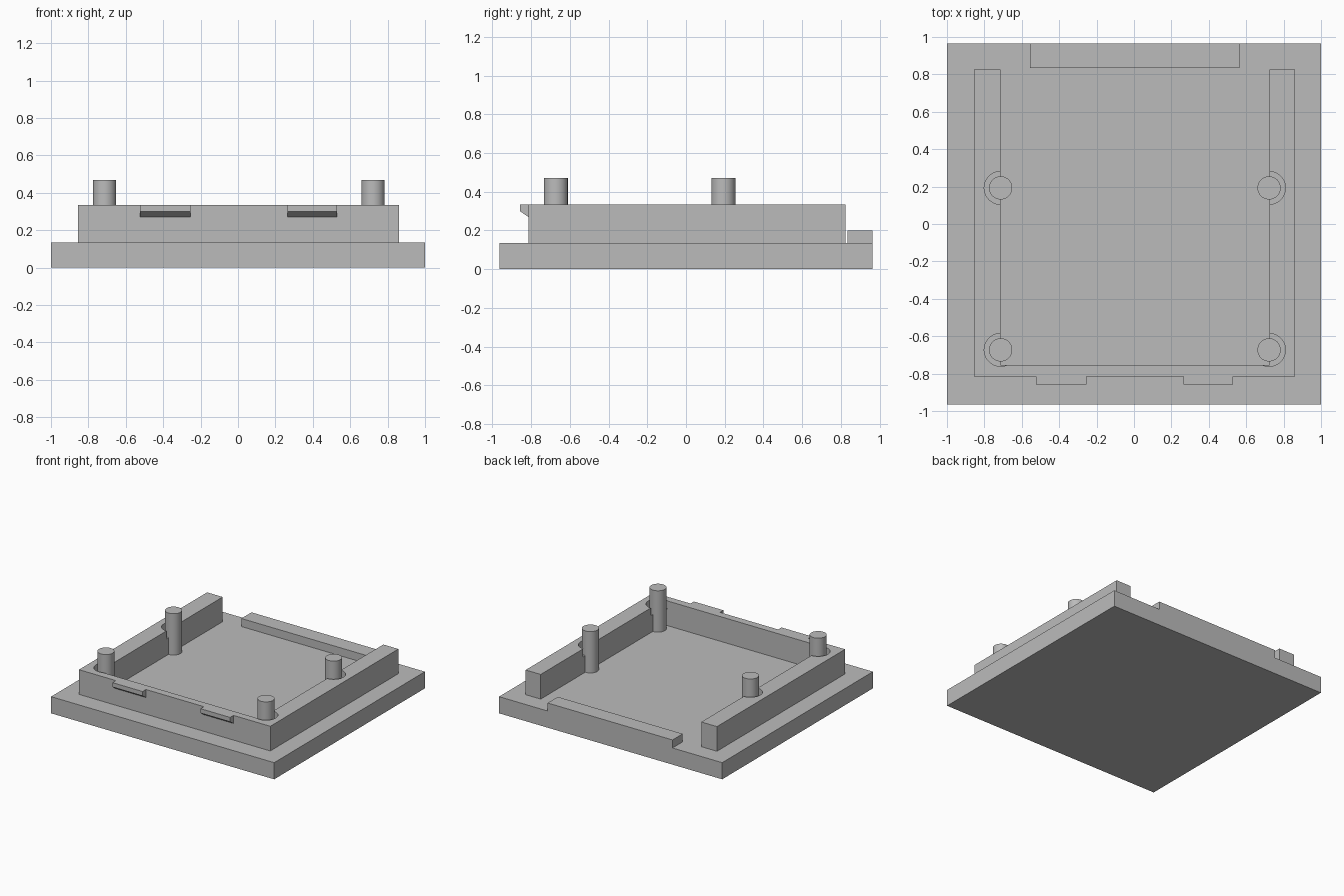
import bpy
import bmesh
from mathutils import Vector

cube = bpy.data.objects.get("Cube")
if cube:
    bpy.data.objects.remove(cube, do_unlink=True)

grey = bpy.data.materials.new("light grey")
grey.use_nodes = True
grey.diffuse_color = (0.5, 0.5, 0.5, 1)
grey.node_tree.nodes["Principled BSDF"].inputs["Base Color"].default_value = (0.5, 0.5, 0.5, 1)

BASE_TOP, WALL_TOP, POST_TOP = 0.135, 0.335, 0.47


def extrude(name, points, offset):
    """Extrude a closed outline of 3D points along offset."""
    bm = bmesh.new()
    face = bm.faces.new([bm.verts.new(p) for p in points])
    result = bmesh.ops.extrude_face_region(bm, geom=[face])
    verts = [g for g in result["geom"] if isinstance(g, bmesh.types.BMVert)]
    bmesh.ops.translate(bm, verts=verts, vec=Vector(offset))
    bmesh.ops.recalc_face_normals(bm, faces=bm.faces)
    mesh = bpy.data.meshes.new(name)
    bm.to_mesh(mesh)
    bm.free()
    mesh.materials.append(grey)
    obj = bpy.data.objects.new(name, mesh)
    bpy.context.collection.objects.link(obj)
    return obj


def box(name, x0, x1, y0, y1, z0, z1):
    outline = [(x0, y0, z0), (x1, y0, z0), (x1, y1, z0), (x0, y1, z0)]
    return extrude(name, outline, (0, 0, z1 - z0))


def cylinder(name, x, y, radius, z0, z1):
    bpy.ops.mesh.primitive_cylinder_add(vertices=48, radius=radius, depth=z1 - z0,
                                        location=(x, y, (z0 + z1) / 2))
    obj = bpy.context.object
    obj.name = name
    obj.data.materials.append(grey)
    return obj


# Base plate and low ledge at the back
box("base_plate", -1, 1, -0.965, 0.965, 0, BASE_TOP)
box("back_ledge", -0.555, 0.565, 0.835, 0.965, BASE_TOP, 0.2)

# U-shaped wall, open at the back
outline = [(-0.855, -0.815), (0.86, -0.815), (0.86, 0.825), (0.725, 0.825),
           (0.725, -0.755), (-0.715, -0.755), (-0.715, 0.825), (-0.855, 0.825)]
wall = extrude("surrounding_wall", [(x, y, BASE_TOP) for x, y in outline],
               (0, 0, WALL_TOP - BASE_TOP))

# Posts, each with a shallow round recess cut into the wall top
for side, x in (("right", -0.713), ("left", 0.722)):
    for end, y in (("front", -0.673), ("back", 0.193)):
        cutter = cylinder("recess_cutter", x, y, 0.088, 0.27, 0.4)
        cutter.hide_render = True
        cut = wall.modifiers.new("recess", "BOOLEAN")
        cut.operation = "DIFFERENCE"
        cut.solver = "EXACT"
        cut.object = cutter
        bpy.context.view_layer.objects.active = wall
        bpy.ops.object.modifier_apply(modifier=cut.name)
        bpy.data.objects.remove(cutter, do_unlink=True)

        post = cylinder(f"{end}_{side}_post", x, y, 0.062, BASE_TOP, POST_TOP)
        bpy.ops.object.select_all(action="DESELECT")
        post.select_set(True)
        bpy.context.view_layer.objects.active = post
        bpy.ops.object.shade_smooth_by_angle()

# Snap tabs with a sloped underside on the front wall
tab_profile = [(-0.815, WALL_TOP), (-0.858, WALL_TOP), (-0.858, 0.3), (-0.815, 0.27)]
for side, x0, x1 in (("right", -0.525, -0.255), ("left", 0.265, 0.53)):
    extrude(f"{side}_snap_tab", [(x0, y, z) for y, z in tab_profile], (x1 - x0, 0, 0))
